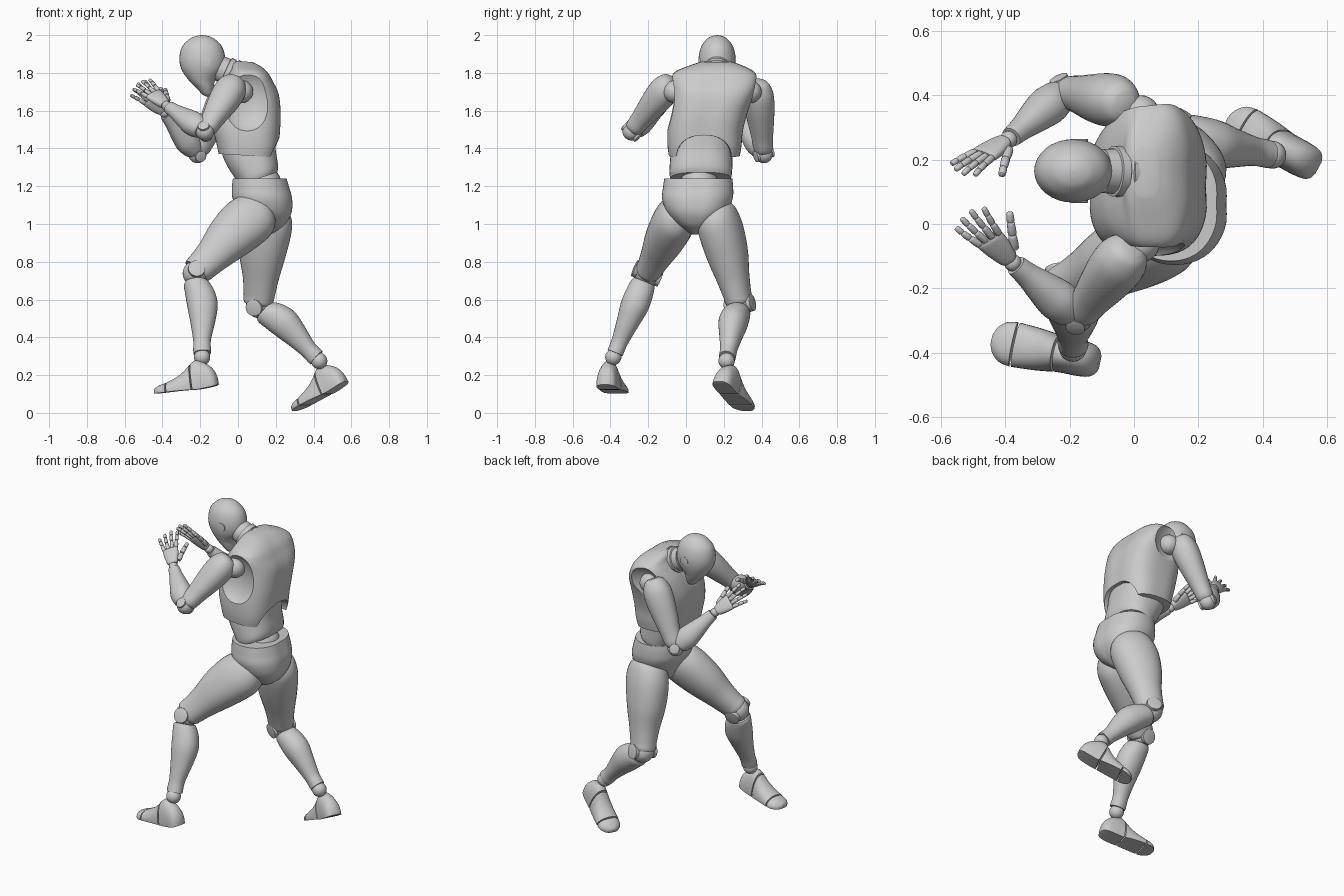
import bpy, bmesh, math
from mathutils import Vector as V

if "Cube" in bpy.data.objects:
    bpy.data.objects.remove(bpy.data.objects["Cube"])

grey = bpy.data.materials.new("plain_grey")
grey.diffuse_color = (0.6, 0.6, 0.6, 1)
grey.use_nodes = True
grey.node_tree.nodes["Principled BSDF"].inputs["Base Color"].default_value = grey.diffuse_color
Z0, Z1, X = V((0, 0, 0)), V((0, 0, 1)), V((1, 0, 0))


def add(name, bm):
    bmesh.ops.recalc_face_normals(bm, faces=bm.faces)
    me = bpy.data.meshes.new(name)
    bm.to_mesh(me)
    bm.free()
    me.materials.append(grey)
    ob = bpy.data.objects.new(name, me)
    bpy.context.collection.objects.link(ob)
    return ob


def ball(name, c, r, scale=(1, 1, 1), seg=28):
    bm = bmesh.new()
    bmesh.ops.create_uvsphere(bm, u_segments=seg, v_segments=seg // 2, radius=r)
    for v in bm.verts:
        v.co = V(c) + V(v.co[i] * scale[i] for i in range(3))
    return add(name, bm)


def smooth_sections(secs, sub):
    """Curve through the cross-sections."""
    secs = [tuple(s) + (0,) * (5 - len(s)) for s in secs]
    out = []
    for i in range(len(secs) - 1):
        p0, p1, p2 = secs[max(i - 1, 0)], secs[i], secs[i + 1]
        p3 = secs[min(i + 2, len(secs) - 1)]
        for k in range(sub):
            t = k / sub
            out.append([0.5 * (2 * b + (c - a) * t + (2 * a - 5 * b + 4 * c - d) * t * t
                               + (3 * b - a - 3 * c + d) * t ** 3)
                        for a, b, c, d in zip(p0, p1, p2, p3)])
    out.append(list(secs[-1]))
    return out


def loft(name, p0, p1, ref, secs, n=32, sub=5, power=2.0, flat=None, tilt=0, groove=0):
    """Sections (t, half_u, half_v, shift_u, shift_v) along p0-p1; u follows ref."""
    p0, p1 = V(p0), V(p1)
    d = (p1 - p0).normalized()
    u = (V(ref) - d * V(ref).dot(d)).normalized()
    w = d.cross(u)
    bm, rings = bmesh.new(), []
    for t, a, b, da, db in smooth_sections(secs, sub):
        ring = []
        for k in range(n):
            an = 2 * math.pi * k / n
            c, s = math.cos(an), math.sin(an)
            c = math.copysign(abs(c) ** (2 / power), c)
            s = math.copysign(abs(s) ** (2 / power), s)
            if flat is not None:
                c = max(c, -flat)
            c *= 1 - groove * math.exp(-(s / 0.22) ** 2)
            x, y = max(a, 0.001) * c + da, max(b, 0.001) * s + db
            ring.append(bm.verts.new(p0 + (p1 - p0) * t + u * x + w * y + d * tilt * x))
        rings.append(ring)
    for r, q in zip(rings, rings[1:]):
        for k in range(n):
            bm.faces.new((r[k], r[(k + 1) % n], q[(k + 1) % n], q[k]))
    bm.faces.new(rings[0])
    bm.faces.new(rings[-1])
    return add(name, bm)


def disc(name, c, axis, r, half):
    c, axis = V(c), V(axis).normalized()
    ref = X if abs(axis.x) < 0.8 else Z1
    return loft(name, c - axis * half, c + axis * half, ref,
                [(0, r * .85, r * .85), (.08, r, r), (.92, r, r), (1, r * .85, r * .85)], n=24, sub=1)


# Head, ears and neck rings
loft("head", Z0, Z1, X, [(1.674, .006, .008, -.16, .165), (1.685, .026, .033, -.162, .165),
     (1.72, .045, .055, -.175, .165), (1.76, .070, .072, -.19, .165), (1.82, .112, .093, -.188, .165),
     (1.88, .121, .098, -.189, .165), (1.94, .105, .084, -.19, .165), (1.98, .066, .054, -.19, .165),
     (1.995, .032, .027, -.19, .165), (2.0, .002, .002, -.19, .165)])
for s in (-1, 1):
    disc("ear", (-.17, .165 + s * .0945, 1.86), (0, 1, 0), .027, .005)
na, nb = V((-.10, .165, 1.825)), V((.07, .16, 1.745))
loft("neck_core", na, nb, (0, 1, 0), [(0, .068, .068), (1, .08, .08)])
for i in range(3):
    c = na.lerp(nb, .28 + i * .2)
    disc("neck_ring", c, nb - na, .079 + .005 * i, .016)

# Chest with shoulder dishes and an arched lower back
chest = loft("chest", Z0, Z1, X, [(1.365, .155, .188, .05, .097), (1.42, .167, .196, .05, .098),
     (1.5, .18, .20, .045, .102), (1.6, .184, .208, .045, .12), (1.7, .163, .222, .055, .145),
     (1.77, .125, .23, .06, .15), (1.812, .098, .205, .06, .152), (1.845, .072, .13, .045, .16),
     (1.862, .04, .075, .035, .16)], n=64, power=2.9, groove=.035, tilt=-.06)
cutters = [ball("cutter", (.05, -.135, 1.655), 1, (.155, .1, .175), 40),
           ball("cutter", (.025, .425, 1.665), 1, (.155, .1, .165), 40),
           loft("cutter", (.1, .095, 1.34), (.4, .095, 1.34), Z1, [(0, .13, .14), (1, .13, .165)], power=2.3)]
for c in cutters:
    m = chest.modifiers.new("cut", 'BOOLEAN')
    m.operation, m.object, m.solver = 'DIFFERENCE', c, 'EXACT'
bpy.context.view_layer.objects.active = chest
chest.select_set(True)
for m in list(chest.modifiers):
    bpy.ops.object.modifier_apply(modifier=m.name)
for c in cutters:
    bpy.data.objects.remove(c)

# Abdomen, spine ball and pelvis
loft("abdomen", Z0, Z1, X, [(1.205, .105, .16, .105, .078), (1.24, .115, .166, .10, .078),
     (1.33, .132, .165, .07, .082), (1.41, .145, .164, .055, .09), (1.46, .14, .155, .06, .095)],
     power=2.4, tilt=.33, groove=.03)
ball("spine_ball", (.13, .07, 1.21), .1)
loft("pelvis", Z0, Z1, X, [(.945, .03, .02, .14, .05), (.965, .07, .05, .14, .05), (1.0, .105, .10, .15, .052),
     (1.06, .14, .156, .148, .057), (1.13, .162, .186, .13, .06), (1.19, .157, .186, .12, .064),
     (1.24, .147, .18, .115, .065)], n=48, power=2.2, groove=.04)


def foot(side, heel, toe, ankle):
    heel, toe = V(heel), V(toe)
    parts = {"heel": [(0, .04, .02), (.03, .07, .04), (.09, .1, .052), (.2, .128, .056), (.3, .14, .056), (.38, .128, .057)],
             "midfoot": [(.40, .122, .058), (.5, .092, .063), (.62, .068, .067), (.78, .048, .07)],
             "toes": [(.80, .045, .07), (.9, .038, .063), (.97, .028, .042), (1, .018, .02)]}
    for part, secs in parts.items():
        loft(side + "_" + part, heel, toe, Z1, [(t, h, b, .004) for t, h, b in secs], power=2.2, flat=.1)
    ball(side + "_ankle_ball", ankle, .043)


def leg(side, hip, knee, ankle, heel, toe):
    hip, knee, ankle = V(hip), V(knee), V(ankle)
    back = (hip + ankle) / 2 - knee
    loft(side + "_thigh", hip, knee, back, [(-.06, .05, .05), (0, .105, .092), (.12, .135, .11),
         (.28, .138, .114, -.005), (.5, .122, .105, -.008), (.72, .096, .085, -.004), (.88, .084, .073, -.003),
         (.95, .08, .07, -.004), (.98, .074, .063, -.006)], power=2.15)
    lateral = (knee - hip).cross(back).normalized()
    ball(side + "_knee_ball", knee, .068)
    for s in (-1, 1):
        disc(side + "_knee_disc", knee + lateral * s * .064, lateral, .045, .012)
    loft(side + "_shin", knee, ankle, back, [(.1, .058, .06), (.14, .07, .066, .004), (.25, .079, .073, .017),
         (.4, .08, .074, .024), (.6, .064, .059, .018), (.8, .047, .045, .007), (.9, .047, .043, .003),
         (.95, .047, .043, .003)], power=2.15)
    foot(side, heel, toe, ankle)


leg("left", (.12, -.03, 1.08), (-.225, -.205, .738), (-.19, -.385, .295), (-.105, -.43, .15), (-.44, -.36, .1))
leg("right", (.16, .155, 1.08), (.11, .285, .57), (.43, .215, .275), (.573, .174, .167), (.298, .322, .008))


def hand(side, wrist, f, w, length):
    f = f.normalized()
    w = (w - f * w.dot(f)).normalized()
    palm = f.cross(w) * (1 if side == "left" else -1)
    k = length
    at = lambda a, b, c=0: wrist + (f * a + w * b + palm * c) * k
    ball(side + "_wrist_ball", wrist, .027)
    loft(side + "_palm", at(.06, 0), at(.47, 0), w, [(0, .024, .02), (.1, .032, .022), (.5, .042, .021),
         (.9, .047, .017), (1, .044, .012)], n=24, power=2.5)

    def digit(name, p, d, lens, r):
        for i, ln in enumerate(lens):
            q = p + d * ln
            loft(name, p, q, w + f * .01, [(0, r * .75, r * .75), (.12, r, r), (.8, r * .9, r * .9),
                 (.95, r * .7, r * .7), (1, r * .35, r * .35)], n=12, sub=2)
            p, r, d = q, r * .9, (d + palm * .08).normalized()

    for b, ln in ((.14, .43), (.047, .48), (-.047, .45), (-.14, .38)):
        digit(side + "_finger", at(.46, b), (f + w * b * 1.5).normalized(),
              [ln * k * s for s in (.42, .32, .26)], .012)
    digit(side + "_thumb", at(.14, .13, .03), (f * .85 + w * .5 + palm * .15).normalized(),
          [k * .2, k * .17, k * .13], .0155)


def arm(side, shoulder, elbow, wrist, f, w, length):
    shoulder, elbow, wrist = V(shoulder), V(elbow), V(wrist)
    inner = (shoulder + wrist) / 2 - elbow
    axis = (elbow - shoulder).cross(inner).normalized()
    socket = V((.02, -.06 if side == "left" else .34, 1.7))
    ball(side + "_shoulder_ball", socket, .06)
    loft(side + "_upper_arm", shoulder, elbow, inner, [(-.24, .035, .035), (-.18, .062, .06), (-.02, .082, .078),
         (.2, .083, .077), (.45, .073, .067), (.7, .06, .056), (.88, .054, .05), (.95, .043, .043)], power=2.15)
    ball(side + "_elbow_ball", elbow, .048)
    for s in (-1, 1):
        disc(side + "_elbow_disc", elbow + axis * s * .041, axis, .03, .01)
    loft(side + "_forearm", elbow, wrist, inner, [(.08, .045, .046), (.13, .056, .054), (.3, .066, .06),
         (.5, .057, .052), (.75, .041, .038), (.9, .035, .033), (.95, .033, .031)], power=2.15)
    hand(side, wrist, V(f), V(w), length)


arm("left", (-.04, -.113, 1.71), (-.175, -.288, 1.49), (-.377, -.12, 1.625),
    (-.15, .15, .132), (.09, .095, .08), .262)
arm("right", (-.065, .383, 1.68), (-.215, .412, 1.37), (-.39, .262, 1.59),
    (-.14, -.085, .13), (.12, -.03, .08), .25)

# Smooth surfaces with crisp panel edges
for ob in bpy.context.scene.objects:
    ob.select_set(True)
bpy.ops.object.shade_smooth_by_angle(angle=math.radians(35))
